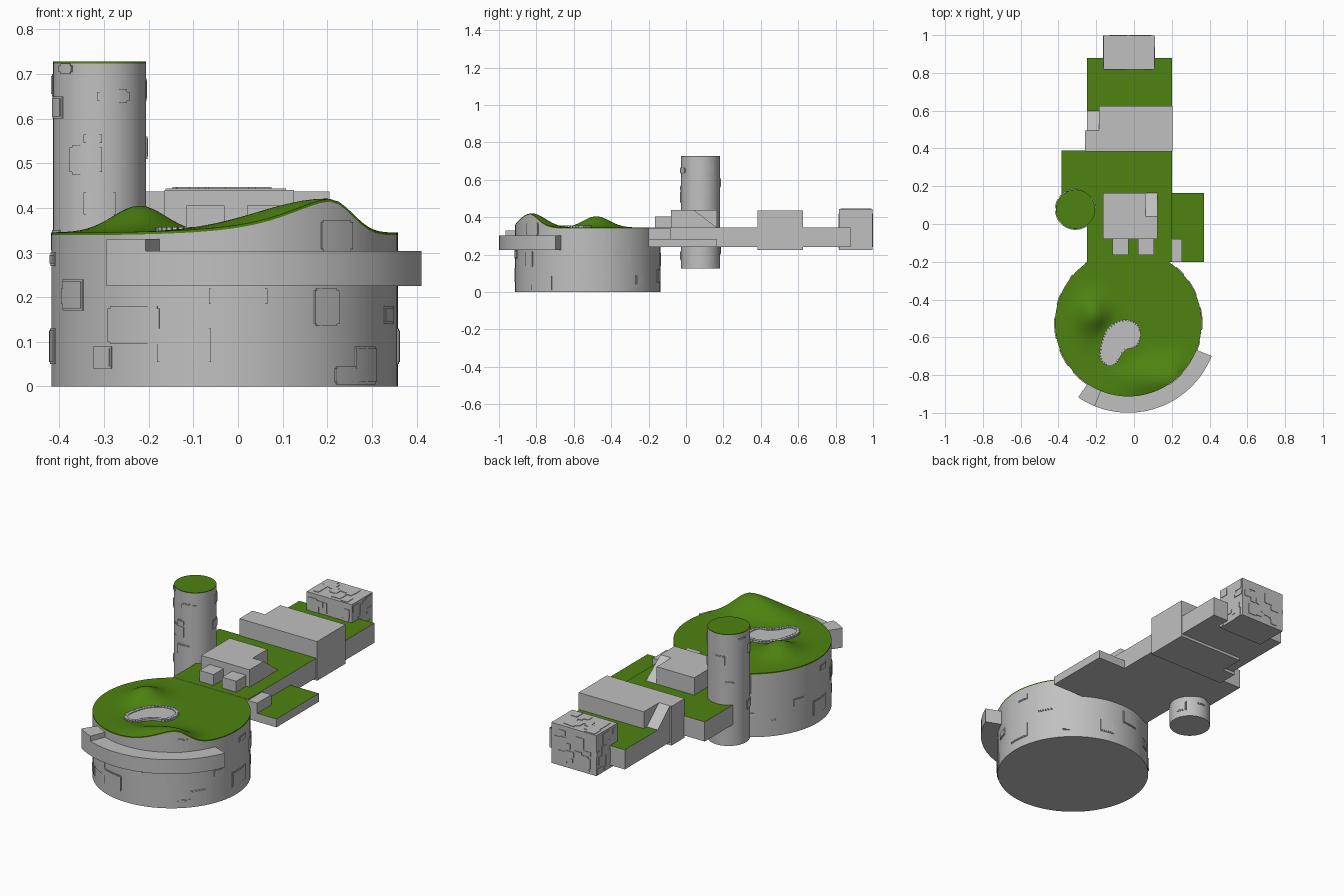
import bpy, bmesh, math, random
from math import sin, cos, pi, exp

if "Cube" in bpy.data.objects:
    bpy.data.objects.remove(bpy.data.objects["Cube"])

random.seed(4)


def material(name, col):
    m = bpy.data.materials.new(name)
    m.diffuse_color = (*col, 1)
    m.use_nodes = True
    m.node_tree.nodes["Principled BSDF"].inputs["Base Color"].default_value = m.diffuse_color
    return m


GREY = material("hull grey", (0.53, 0.53, 0.53))
GREEN = material("grass green", (0.075, 0.225, 0.005))


def finish(name, bm, smooth=False, green_top=False, only=None):
    bmesh.ops.recalc_face_normals(bm, faces=bm.faces)
    if green_top:
        for f in bm.faces:
            f.material_index = 1 if f.normal.z > 0.5 else 0
    me = bpy.data.meshes.new(name)
    bm.to_mesh(me)
    bm.free()
    for m in ([only] if only else [GREY, GREEN]):
        me.materials.append(m)
    if smooth:
        for p in me.polygons:
            p.use_smooth = True
        me.set_sharp_from_angle(angle=math.radians(32))
    ob = bpy.data.objects.new(name, me)
    bpy.context.collection.objects.link(ob)
    return ob


def add_prism(bm, pts, z0, z1):
    lo = [bm.verts.new((x, y, z0)) for x, y in pts]
    hi = [bm.verts.new((x, y, z1)) for x, y in pts]
    n = len(pts)
    bm.faces.new(lo[::-1])
    bm.faces.new(hi)
    for i in range(n):
        j = (i + 1) % n
        bm.faces.new((lo[i], lo[j], hi[j], hi[i]))


def rect(x0, x1, y0, y1):
    return [(x0, y0), (x1, y0), (x1, y1), (x0, y1)]


def prism(name, pts, z0, z1, green_top=False, only=None):
    bm = bmesh.new()
    add_prism(bm, pts, z0, z1)
    return finish(name, bm, green_top=green_top, only=only)


def ramp(name, x0, x1, y0, y1, z0, z1):
    # wedge, tall at y0 and falling to z0 at y1
    bm = bmesh.new()
    a = [bm.verts.new((x0, y, z)) for y, z in ((y0, z0), (y1, z0), (y0, z1))]
    b = [bm.verts.new((x1, y, z)) for y, z in ((y0, z0), (y1, z0), (y0, z1))]
    bm.faces.new(a)
    bm.faces.new(b[::-1])
    for i in range(3):
        j = (i + 1) % 3
        bm.faces.new((a[i], a[j], b[j], b[i]))
    finish(name, bm, only=GREY)


def add_arc(bm, c, r0, r1, a0, a1, z0, z1, step=0.06):
    n = max(1, int(abs(a1 - a0) / step))
    an = [a0 + (a1 - a0) * i / n for i in range(n + 1)]
    pts = [(c[0] + r1 * cos(a), c[1] + r1 * sin(a)) for a in an]
    pts += [(c[0] + r0 * cos(a), c[1] + r0 * sin(a)) for a in an[::-1]]
    add_prism(bm, pts, z0, z1)


DC, DR = (-0.03, -0.525), 0.388      # drum centre and radius
TC, TR = (-0.31, 0.078), 0.104       # tower centre and radius
LC = (-0.07, -0.63)                  # pond centre


def ground(x, y):
    sx = 0.22 if x < 0.2 else 0.085
    h = 0.076 * exp(-((x - 0.2) / sx) ** 2 - ((y + 0.825) / 0.105) ** 2)
    h += 0.06 * exp(-((x + 0.22) / 0.085) ** 2 - ((y + 0.48) / 0.1) ** 2)
    d = math.hypot(x - LC[0], y - LC[1])
    return 0.345 + h * (1 - exp(-(d / 0.13) ** 4))


# round drum with hilly grass top
bm = bmesh.new()
N, RINGS = 96, 26
rows = []
for k in range(1, RINGS + 1):
    r = DR * k / RINGS
    row = []
    for i in range(N):
        x, y = DC[0] + r * cos(2 * pi * i / N), DC[1] + r * sin(2 * pi * i / N)
        row.append(bm.verts.new((x, y, ground(x, y))))
    rows.append(row)
rows.append([bm.verts.new((v.co.x, v.co.y, v.co.z - 0.006)) for v in rows[-1]])
rows.append([bm.verts.new((v.co.x, v.co.y, 0)) for v in rows[-1]])
mid = bm.verts.new((*DC, ground(*DC)))
for i in range(N):
    j = (i + 1) % N
    bm.faces.new((mid, rows[0][i], rows[0][j])).material_index = 1
    for k in range(len(rows) - 1):
        f = bm.faces.new((rows[k][i], rows[k + 1][i], rows[k + 1][j], rows[k][j]))
        f.material_index = 1 if k < len(rows) - 2 else 0
bm.faces.new(rows[-1])
finish("drum", bm, smooth=True)

# tower with grass cap
for name, z0, z1, m in (("tower", 0.125, 0.724, GREY), ("tower_grass", 0.724, 0.728, GREEN)):
    bm = bmesh.new()
    add_prism(bm, [(TC[0] + TR * cos(2 * pi * i / 64), TC[1] + TR * sin(2 * pi * i / 64))
                   for i in range(64)], z0, z1)
    finish(name, bm, smooth=True, only=m)

# raised wall panels on the round parts: x or y span, then z span
front = [(-.285, -.18, .095, .18), (-.175, -.065, .05, .135), (-.06, .06, .18, .225),
         (.175, .22, .135, .22), (.19, .25, .303, .373), (.22, .265, .005, .045),
         (.265, .305, .005, .09), (-.39, -.36, .18, .225)]
side = [(-.56, -.44, .05, .13), (-.68, -.62, .14, .18), (-.5, -.44, .27, .3),
        (-.38, -.3, .17, .24), (-.78, -.76, .03, .09), (-.27, -.23, .04, .09)]
panels = [(-math.acos((b + .03) / DR), -math.acos((a + .03) / DR), z0, z1)
          for a, b, z0, z1 in front]
for a, b, z0, z1 in side:
    s, e = math.asin((a + .525) / DR), math.asin((b + .525) / DR)
    panels += [(s, e, z0, z1), (s + pi, e + pi, z0, z1)]
panels += [(1.25, 1.45, .05, .12), (1.6, 1.85, .14, .21), (2.05, 2.2, .08, .13)]
tower_front = [(-.31, -.25, .635, .665), (-.34, -.31, .54, .57), (-.37, -.31, .475, .54),
               (-.34, -.28, .38, .44), (-.395, -.375, .7, .724)]
tpanels = [(-math.acos((b + .31) / TR), -math.acos((a + .31) / TR), z0, z1)
           for a, b, z0, z1 in tower_front]
for a, z in ((0.2, .64), (0, .51), (0.2, .16), (1.5, .56), (2.0, .42), (2.6, .65),
             (3.3, .6), (3.2, .3), (1.2, .2), (4.2, .17)):
    tpanels.append((a, a + 0.5, z, z + 0.05))
for name, c, r, lst in (("drum_panels", DC, DR, panels), ("tower_panels", TC, TR, tpanels)):
    bm = bmesh.new()
    for a, b, z0, z1 in lst:
        add_arc(bm, c, r - 0.01, r + 0.003, a, b, z0, z1)
        m = 0.005 / r
        add_arc(bm, c, r - 0.01, r + 0.005, a + m, b - m, z0 + 0.005, z1 - 0.005)
    finish(name, bm, smooth=True, only=GREY)

# curved balcony around the front, with a taller left end
d = math.radians
for name, a0, a1, z1 in (("balcony", -112, -21.5, 0.303), ("balcony_end", -124, -112, 0.33)):
    bm = bmesh.new()
    add_arc(bm, DC, 0.38, 0.474, d(a0), d(a1), 0.225, z1, 0.05)
    finish(name, bm, smooth=True, only=GREY)

# bean-shaped pond with a ring of stones
ctrl = [(-.175, -.70), (-.165, -.63), (-.14, -.57), (-.09, -.525), (-.03, -.515), (.015, -.54),
        (.027, -.59), (.01, -.64), (-.04, -.655), (-.075, -.69), (-.10, -.735), (-.145, -.74)]
n = len(ctrl)
shore = []
for i in range(n):
    p = [ctrl[(i + k - 1) % n] for k in range(4)]
    for t in (0, .25, .5, .75):
        shore.append(tuple(0.5 * (2 * p[1][q] + (p[2][q] - p[0][q]) * t
                     + (2 * p[0][q] - 5 * p[1][q] + 4 * p[2][q] - p[3][q]) * t * t
                     + (3 * p[1][q] - p[0][q] - 3 * p[2][q] + p[3][q]) * t ** 3)
                     for q in (0, 1)))
prism("pond", shore[::-1], 0.342, 0.353, only=GREY)
bm = bmesh.new()
for i, (x, y) in enumerate(shore):
    x2, y2 = shore[(i + 1) % len(shore)]
    L = math.hypot(x2 - x, y2 - y)
    ux, uy = (x2 - x) / L * L * 0.46, (y2 - y) / L * L * 0.46
    wx, wy = -(y2 - y) / L * 0.009, (x2 - x) / L * 0.009
    mx, my = (x + x2) / 2, (y + y2) / 2
    add_prism(bm, [(mx - ux - wx, my - uy - wy), (mx + ux - wx, my + uy - wy),
                   (mx + ux + wx, my + uy + wy), (mx - ux + wx, my - uy + wy)],
              0.342, max(0.357, ground(mx, my) + 0.005))
finish("pond_stones", bm, only=GREY)

# long grass-topped deck and lower side deck
prism("main_deck", [(-.25, -.2), (.2, -.2), (.2, .88), (-.25, .88), (-.25, .39),
                    (-.385, .39), (-.385, .06), (-.25, .06)], 0.24, 0.346, green_top=True)
prism("side_deck", rect(.2, .37, -.2, .163), 0.24, 0.285, green_top=True)
prism("side_deck_box", rect(.2, .255, -.2, -.08), 0.28, 0.34, only=GREY)

# middle building with ramp and two front boxes
prism("middle_building", [(-.165, -.08), (.125, -.08), (.125, .04), (.06, .04),
                          (.06, .165), (-.165, .165)], 0.34, 0.44, only=GREY)
ramp("middle_ramp", .06, .125, .04, .165, 0.345, 0.44)
for name, x in (("left_porch", -.115), ("right_porch", .02)):
    prism(name, rect(x, x + .085, -.165, -.08), 0.34, 0.405, only=GREY)

# wide cross building with ramp
prism("cross_building", [(-.26, .383), (.205, .383), (.205, .625), (-.185, .625),
                         (-.185, .495), (-.26, .495)], 0.225, 0.437, only=GREY)
ramp("cross_ramp", -.25, -.185, .495, .6, 0.345, 0.437)

# end block covered in small plates
X0, X1, Y0, Y1, Z0, Z1 = -.162, .108, .818, .997, .225, .444
prism("end_block", rect(X0, X1, Y0, Y1), Z0, Z1, only=GREY)
bm = bmesh.new()
T = 0.003


def span(a, b):
    w = random.uniform(.02, .06)
    s = random.uniform(a, b - w)
    return s, s + w


for i in range(16):
    xa, xb = span(X0, X1)
    ya, yb = span(Y0, Y1)
    add_prism(bm, rect(xa, xb, ya, yb), Z1 - .005, Z1 + T)
    for y in (Y0, Y1):
        xa, xb = span(X0, X1)
        add_prism(bm, rect(xa, xb, y - T, y + T), *span(Z0, Z1))
    for x in (X0, X1):
        ya, yb = span(Y0, Y1)
        add_prism(bm, rect(x - T, x + T, ya, yb), *span(Z0, Z1))
finish("end_block_plates", bm, only=GREY)
